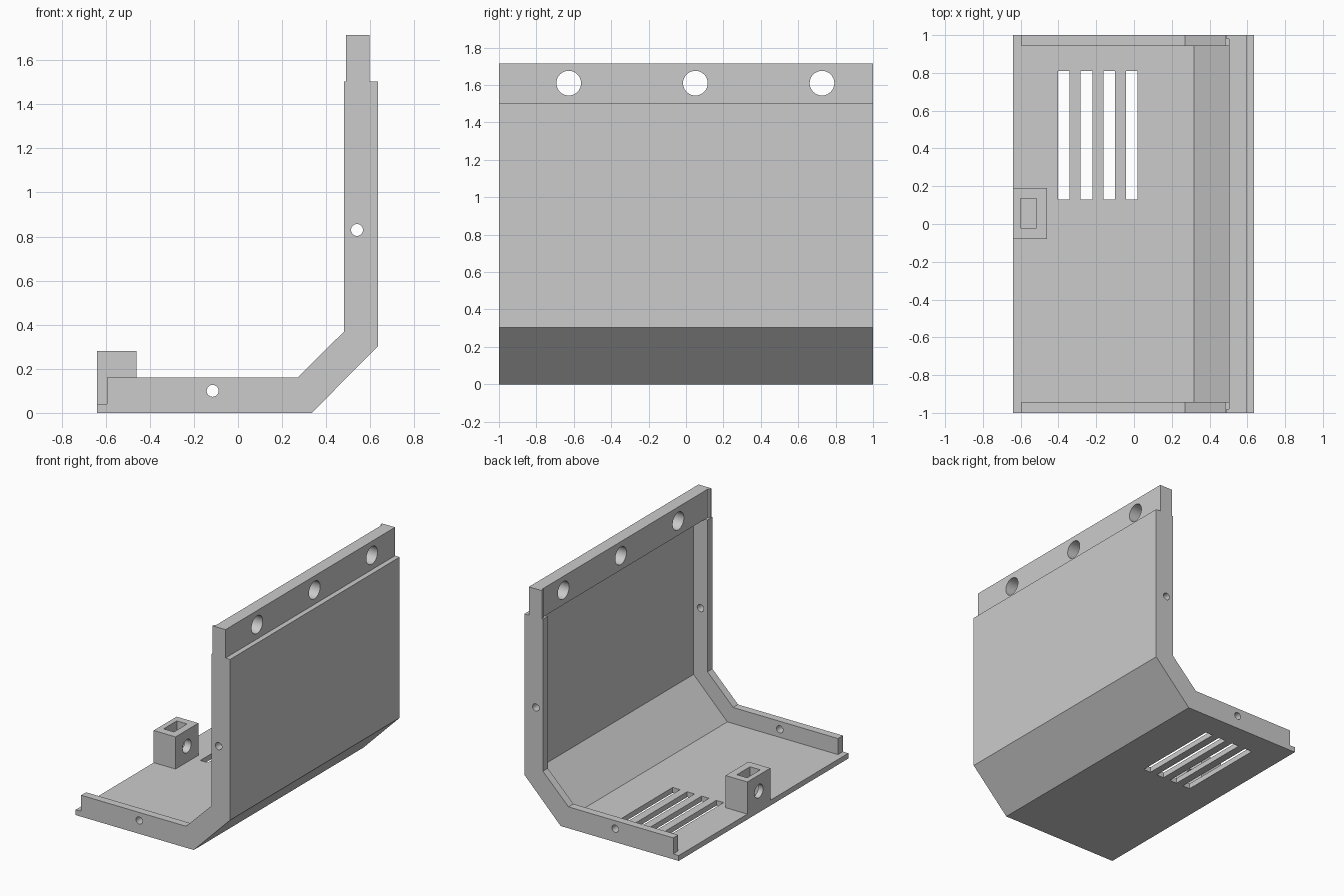
import bpy, bmesh
from math import radians
from mathutils import Matrix, Vector

cube = bpy.data.objects.get("Cube")
if cube:
    bpy.data.objects.remove(cube, do_unlink=True)

grey = bpy.data.materials.new("plain grey")
grey.use_nodes = True
grey.diffuse_color = (0.6, 0.6, 0.6, 1)
grey.node_tree.nodes["Principled BSDF"].inputs["Base Color"].default_value = (0.6, 0.6, 0.6, 1)


def finish(bm, name):
    bmesh.ops.recalc_face_normals(bm, faces=bm.faces)
    mesh = bpy.data.meshes.new(name)
    bm.to_mesh(mesh)
    bm.free()
    mesh.materials.append(grey)
    ob = bpy.data.objects.new(name, mesh)
    bpy.context.collection.objects.link(ob)
    return ob


def extrude_y(name, outline, y0, y1):
    bm = bmesh.new()
    face = bm.faces.new([bm.verts.new((x, y0, z)) for x, z in outline])
    new = bmesh.ops.extrude_face_region(bm, geom=[face])["geom"]
    bmesh.ops.translate(bm, vec=(0, y1 - y0, 0),
                        verts=[v for v in new if isinstance(v, bmesh.types.BMVert)])
    return finish(bm, name)


def box(name, x0, x1, y0, y1, z0, z1):
    return extrude_y(name, [(x0, z0), (x1, z0), (x1, z1), (x0, z1)], y0, y1)


def rod(name, center, axis, radius, length):
    bm = bmesh.new()
    turn = Vector(axis).to_track_quat("Z", "Y").to_matrix().to_4x4()
    bmesh.ops.create_cone(bm, cap_ends=True, segments=32, radius1=radius, radius2=radius,
                          depth=length, matrix=Matrix.Translation(center) @ turn)
    return finish(bm, name)


def cut(target, cutters):
    for c in cutters:
        c.hide_render = True
        mod = target.modifiers.new(c.name, "BOOLEAN")
        mod.operation, mod.solver, mod.object = "DIFFERENCE", "EXACT", c
    bpy.context.view_layer.objects.active = target
    for mod in list(target.modifiers):
        bpy.ops.object.modifier_apply(modifier=mod.name)
    for c in cutters:
        bpy.data.objects.remove(c, do_unlink=True)
    bpy.ops.object.select_all(action="DESELECT")
    target.select_set(True)
    bpy.ops.object.shade_smooth_by_angle(angle=radians(30))


# Bent panel with end ribs and top rail
panel = extrude_y("bent_panel", [
    (-0.64, 0), (0.335, 0), (0.635, 0.303), (0.635, 1.503), (0.597, 1.503), (0.597, 1.715),
    (0.49, 1.715), (0.49, 1.503), (0.482, 1.503), (0.482, 0.37), (0.27, 0.16),
    (-0.595, 0.16), (-0.595, 0.04), (-0.64, 0.04)], -1, 1)

# Hollow between the ribs, and the shallow recess in the rail
cutters = [
    extrude_y("hollow", [(-0.8, 0.04), (0.318, 0.04), (0.597, 0.32), (0.597, 1.503),
                         (0.3, 1.503), (-0.8, 0.6)], -0.942, 0.942),
    box("rail_recess", 0.4, 0.503, -0.98, 0.98, 1.503, 1.8)]
# Rail holes
cutters += [rod("rail_hole", (0.55, y, 1.61), (1, 0, 0), 0.066, 0.5) for y in (-0.627, 0.05, 0.727)]
# Screw holes through both ribs
cutters += [rod("rib_hole", (x, 0, z), (0, 1, 0), 0.027, 3) for x, z in ((0.54, 0.83), (-0.115, 0.1))]
# Vent slots
cutters += [box("vent_slot", x, x + 0.061, 0.13, 0.81, -0.1, 0.1)
            for x in (-0.402 + 0.12 * i for i in range(4))]
cut(panel, cutters)

# Nut block with pocket and bolt hole
block = box("nut_block", -0.64, -0.46, -0.08, 0.19, 0.04, 0.28)
cut(block, [box("nut_pocket", -0.6, -0.515, -0.02, 0.135, 0.08, 0.4),
            rod("bolt_hole", (-0.55, 0.055, 0.16), (1, 0, 0), 0.05, 0.5)])
